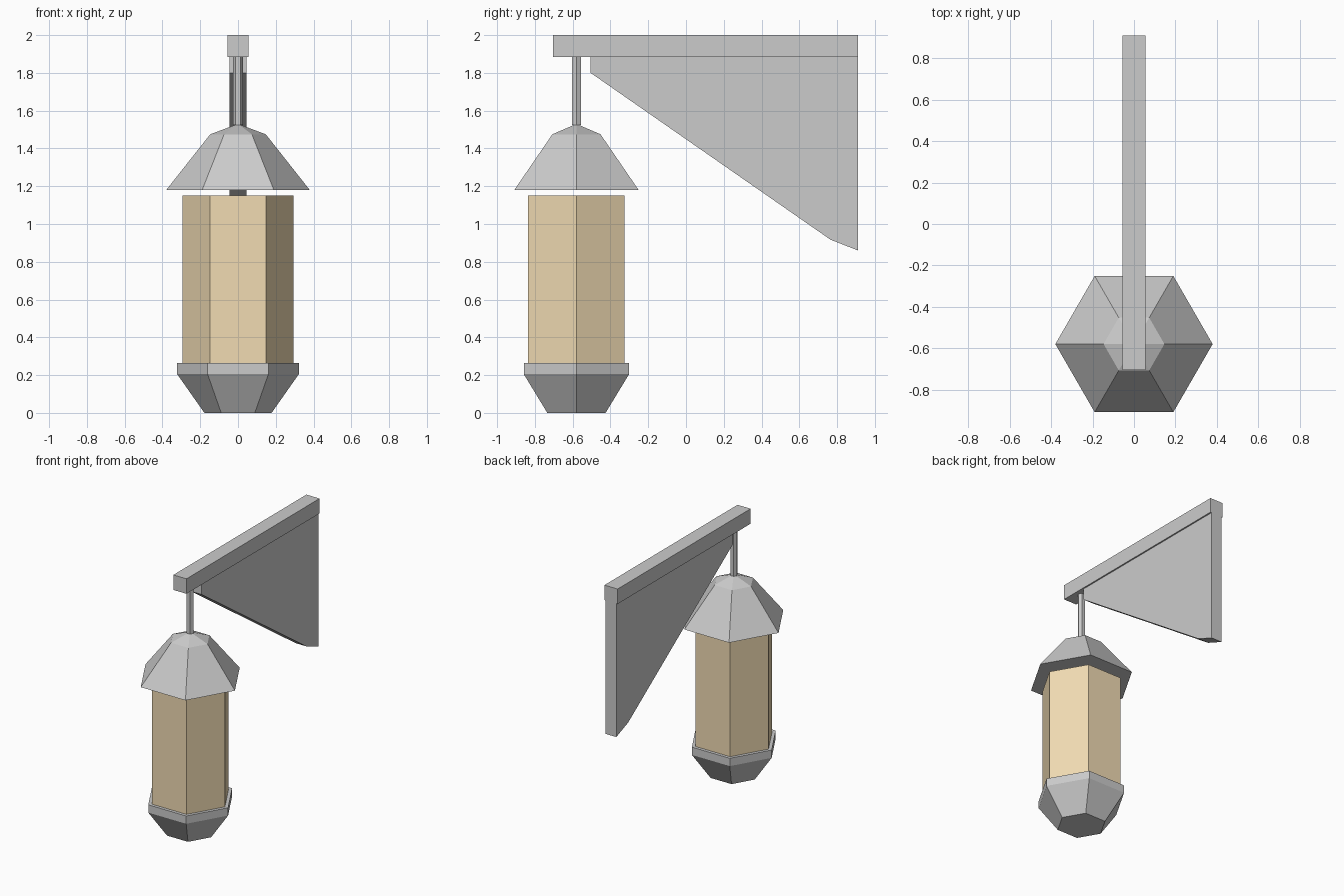
import bpy, bmesh
from math import cos, sin, pi

if "Cube" in bpy.data.objects:
    bpy.data.objects.remove(bpy.data.objects["Cube"])

LANTERN_Y = -0.58


def finish(name, bm, material=None):
    bmesh.ops.recalc_face_normals(bm, faces=bm.faces)
    mesh = bpy.data.meshes.new(name)
    bm.to_mesh(mesh)
    bm.free()
    obj = bpy.data.objects.new(name, mesh)
    bpy.context.collection.objects.link(obj)
    if material:
        mesh.materials.append(material)
    return obj


def hex_stack(name, profile, material=None):
    """Closed six-sided solid from (radius, z) levels; radius 0 makes a point."""
    bm = bmesh.new()
    rings = []
    for r, z in profile:
        n = 6 if r > 0 else 1
        rings.append([bm.verts.new((r * cos(i * pi / 3), LANTERN_Y + r * sin(i * pi / 3), z))
                      for i in range(n)])
    for a, b in zip(rings, rings[1:]):
        for i in range(6):
            j = (i + 1) % 6
            if len(b) == 1:
                bm.faces.new((a[i], a[j], b[0]))
            else:
                bm.faces.new((a[i], a[j], b[j], b[i]))
    for ring in (rings[0], rings[-1]):
        if len(ring) == 6:
            bm.faces.new(ring)
    return finish(name, bm, material)


def side_plate(name, outline, half_width):
    """Extrude a (y, z) outline across x."""
    bm = bmesh.new()
    face = bm.faces.new([bm.verts.new((-half_width, y, z)) for y, z in outline])
    out = bmesh.ops.extrude_face_region(bm, geom=[face])
    verts = [v for v in out["geom"] if isinstance(v, bmesh.types.BMVert)]
    bmesh.ops.translate(bm, verts=verts, vec=(2 * half_width, 0, 0))
    return finish(name, bm)


glass = bpy.data.materials.new("warm_glass")
glass.diffuse_color = (0.88, 0.71, 0.45, 1)
glass.use_nodes = True
glass.node_tree.nodes["Principled BSDF"].inputs["Base Color"].default_value = glass.diffuse_color

# Hanging lantern
hex_stack("lantern_base", [(0.178, 0), (0.322, 0.205), (0.322, 0.265)])
hex_stack("lantern_glass", [(0.295, 0.265), (0.295, 1.15)], glass)
hex_stack("lantern_roof", [(0.38, 1.18), (0.147, 1.475), (0, 1.53)])
hex_stack("hanger_rod", [(0.027, 1.525), (0.027, 1.885)])

# Wall arm and its triangular brace
side_plate("beam", [(-0.705, 1.885), (0.91, 1.885), (0.91, 2.0), (-0.705, 2.0)], 0.056)
side_plate("brace", [(-0.505, 1.885), (-0.505, 1.80), (0.765, 0.917),
                     (0.91, 0.86), (0.91, 1.885)], 0.045)
